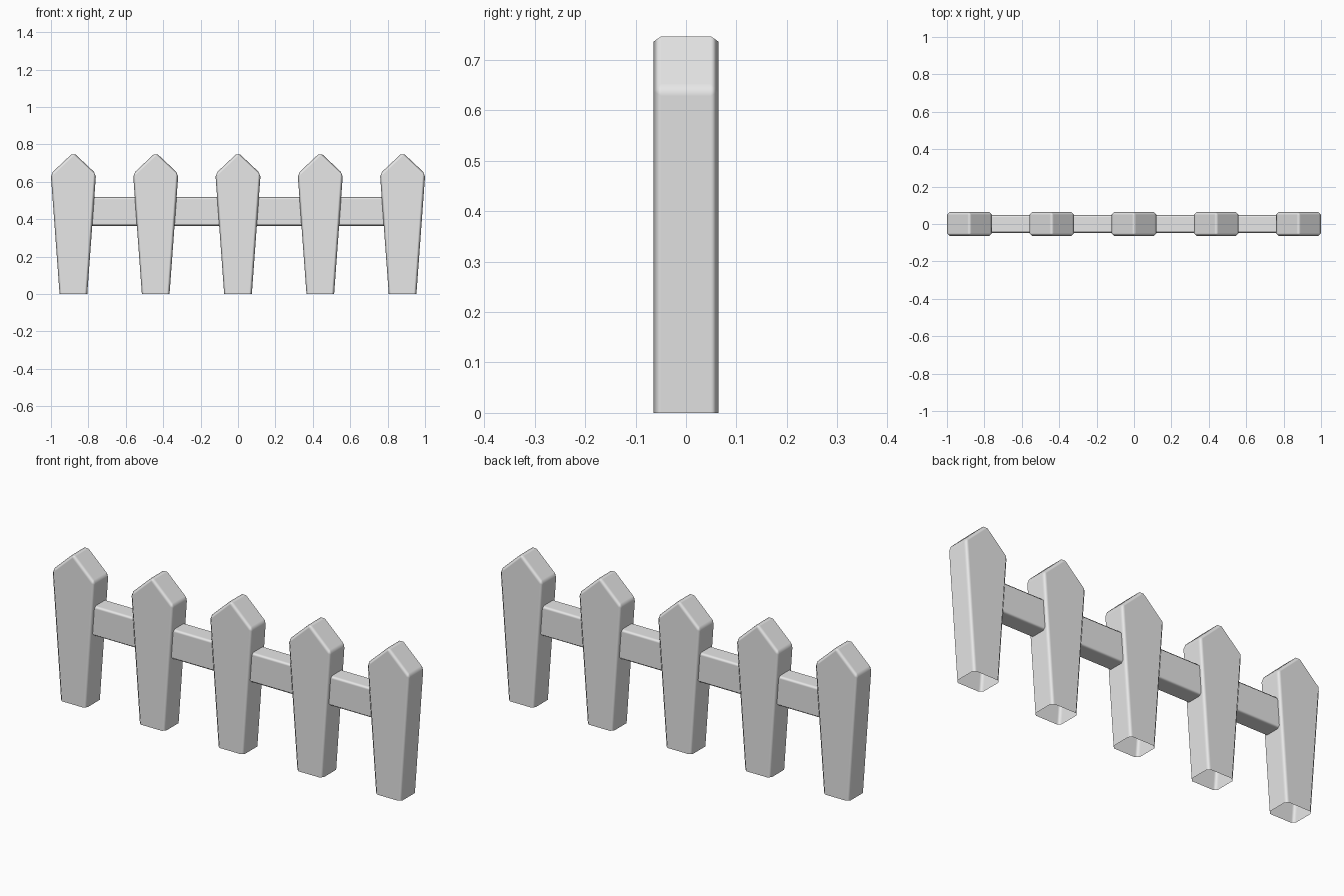
import bpy
import bmesh

cube = bpy.data.objects.get("Cube")
if cube:
    bpy.data.objects.remove(cube, do_unlink=True)

paint = bpy.data.materials.new("light_grey")
paint.use_nodes = True
GREY = (0.8, 0.8, 0.8, 1)
paint.diffuse_color = GREY
paint.node_tree.nodes["Principled BSDF"].inputs["Base Color"].default_value = GREY


def board(name, profile, depth, bevel, skip_edge, open_face):
    """Extrude an x-z profile along y, bevel its edges, open the hidden ends."""
    bm = bmesh.new()
    front = bm.faces.new([bm.verts.new((x, -depth, z)) for x, z in profile])
    new = bmesh.ops.extrude_face_region(bm, geom=[front], use_keep_orig=True)["geom"]
    for v in new:
        if isinstance(v, bmesh.types.BMVert):
            v.co.y = depth
    bmesh.ops.recalc_face_normals(bm, faces=bm.faces)
    edges = [e for e in bm.edges if not skip_edge(e)]
    bmesh.ops.bevel(bm, geom=edges, offset=bevel, segments=1,
                    affect='EDGES', clamp_overlap=True)
    bmesh.ops.recalc_face_normals(bm, faces=bm.faces)
    ends = [f for f in bm.faces if open_face(f)]
    bmesh.ops.delete(bm, geom=ends, context='FACES')
    for f in bm.faces:
        f.smooth = True
    mesh = bpy.data.meshes.new(name)
    bm.to_mesh(mesh)
    bm.free()
    mesh.materials.append(paint)
    obj = bpy.data.objects.new(name, mesh)
    bpy.context.collection.objects.link(obj)
    # Keep the broad faces flat and the bevels soft
    obj.modifiers.new("flat_faces", 'WEIGHTED_NORMAL').weight = 100
    return obj


# Tapered pointed pickets, open underneath
picket_profile = [(-0.074, 0), (0.074, 0), (0.121, 0.643), (0, 0.757), (-0.121, 0.643)]
names = ["far_right", "right", "middle", "left", "far_left"]
for i, side in enumerate(names):
    picket = board(side + "_picket", picket_profile, 0.064, 0.015,
                   lambda e: all(v.co.z < 0.001 for v in e.verts),
                   lambda f: all(v.co.z < 0.001 for v in f.verts))
    picket.location.x = (i - 2) * 0.44

# Single rail running through the pickets
END = 0.86
rail_profile = [(-END, 0.365), (END, 0.365), (END, 0.518), (-END, 0.518)]
board("rail", rail_profile, 0.048, 0.012,
      lambda e: all(v.co.x > END - 0.001 for v in e.verts)
      or all(v.co.x < 0.001 - END for v in e.verts),
      lambda f: abs(f.normal.x) > 0.9)
